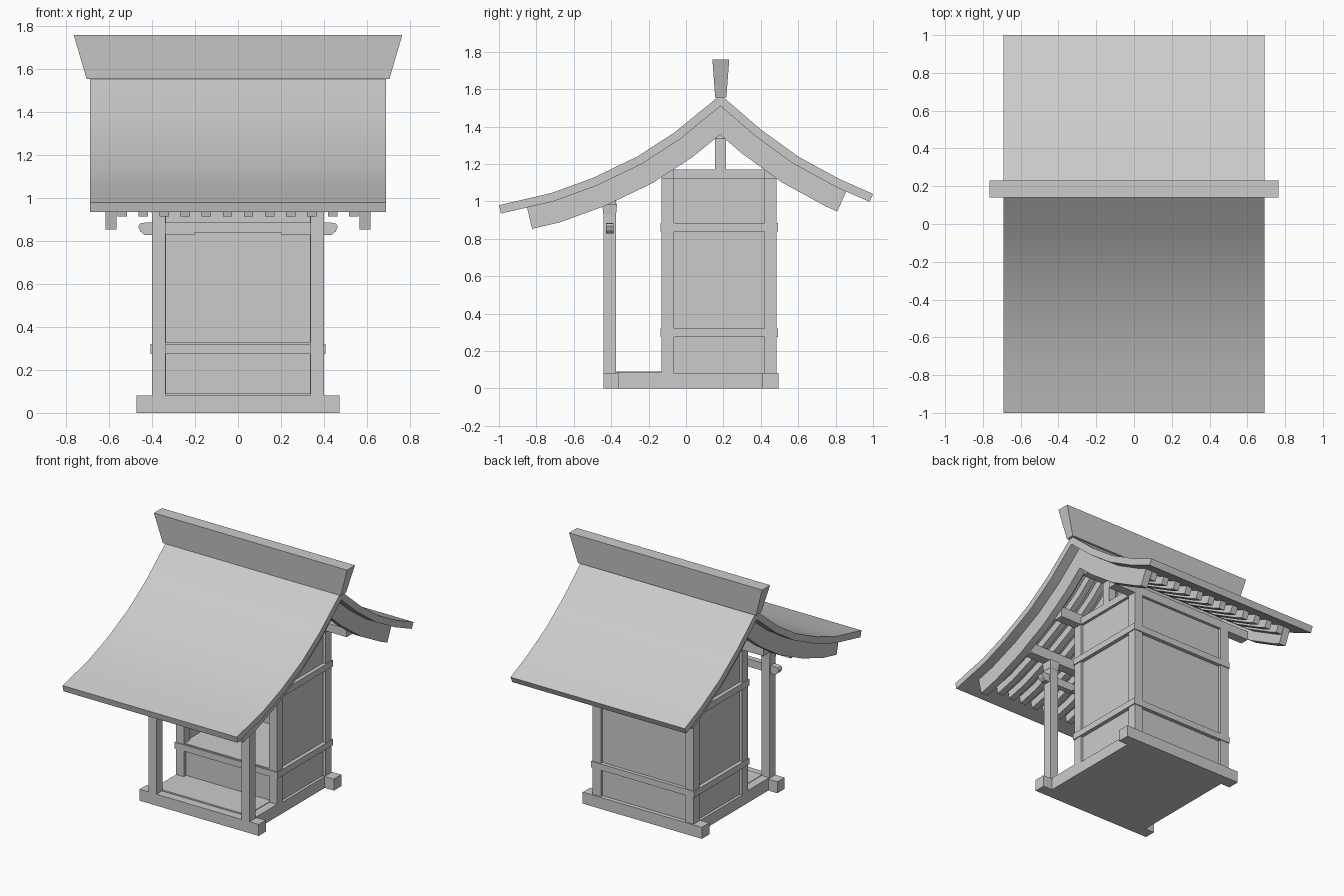
import bpy, bmesh
from mathutils import Vector

if "Cube" in bpy.data.objects:
    bpy.data.objects.remove(bpy.data.objects["Cube"], do_unlink=True)

GREY = (0.6, 0.6, 0.6, 1.0)
mat = bpy.data.materials.new("plain grey")
mat.use_nodes = True
mat.diffuse_color = GREY
mat.node_tree.nodes["Principled BSDF"].inputs["Base Color"].default_value = GREY


def finish(name, bm, smooth=False):
    bmesh.ops.recalc_face_normals(bm, faces=bm.faces)
    mesh = bpy.data.meshes.new(name)
    bm.to_mesh(mesh)
    bm.free()
    mesh.materials.append(mat)
    ob = bpy.data.objects.new(name, mesh)
    bpy.context.collection.objects.link(ob)
    if smooth:
        bpy.ops.object.select_all(action='DESELECT')
        ob.select_set(True)
        bpy.context.view_layer.objects.active = ob
        bpy.ops.object.shade_smooth_by_angle(angle=0.5)
    return ob


def box(name, x, y, z):
    """Box from (low, high) ranges."""
    bm = bmesh.new()
    bmesh.ops.create_cube(bm, size=1)
    for v in bm.verts:
        v.co = [r[0] if c < 0 else r[1] for c, r in zip(v.co, (x, y, z))]
    return finish(name, bm)


def pair(name, x, y, z):
    """Box and its mirror image in x."""
    box("left_" + name, x, y, z)
    box("right_" + name, (-x[1], -x[0]), y, z)


def strip(name, upper, lower, x0, x1):
    """Curved board between two (y, z) lines, running from x0 to x1."""
    bm = bmesh.new()
    rows = [[bm.verts.new((x, *p)) for p in line]
            for x, line in ((x0, upper), (x0, lower), (x1, lower), (x1, upper))]
    for a, b in zip(rows, rows[1:] + rows[:1]):
        for i in range(len(upper) - 1):
            bm.faces.new((a[i], a[i + 1], b[i + 1], b[i]))
    for i in (0, -1):
        bm.faces.new([r[i] for r in rows])
    return finish(name, bm, True)


# Roof curve from front eave over the ridge to the back eave
ROOF = [Vector(p) for p in ((-1, .98), (-.72, 1.045), (-.5, 1.125), (-.26, 1.24),
                            (-.06, 1.37), (.185, 1.57), (.4, 1.385), (.6, 1.24),
                            (.82, 1.12), (1, 1.04))]


def trim(line, y0, y1):
    def at(y):
        for a, b in zip(line, line[1:]):
            if a.x <= y <= b.x:
                return a.lerp(b, (y - a.x) / (b.x - a.x))
    return [at(y0)] + [p for p in line if y0 < p.x < y1] + [at(y1)]


def offset(line, d):
    """Line moved down by d, square to its slope, with mitred corners."""
    norms = []
    for a, b in zip(line, line[1:]):
        t = (b - a).normalized()
        norms.append(Vector((t.y, -t.x)))
    out = []
    for i, p in enumerate(line):
        n1, n2 = norms[max(i - 1, 0)], norms[min(i, len(norms) - 1)]
        m = (n1 + n2).normalized()
        out.append(p + m * d / m.dot(n1))
    return out


strip("roof", ROOF, offset(ROOF, .046), -.69, .69)
inner = trim(ROOF, -.86, .875)
under = offset(inner, .044)
for side, x in (("left", .565), ("right", -.617)):
    strip(side + "_bargeboard", under, offset(inner, .163), x, x + .052)
for i in range(12):
    x = (i - 5.5) * .098
    strip(f"rafter_{i + 1}", under, offset(inner, .1), x - .022, x + .022)

# Ridge cap, flaring upward
bm = bmesh.new()
bmesh.ops.create_cube(bm, size=1)
for v in bm.verts:
    sx, sy, top = v.co.x * 2, v.co.y * 2, v.co.z > 0
    v.co = (sx * (.765 if top else .705), .186 + sy * (.045 if top else .03),
            1.76 if top else 1.555)
finish("ridge_cap", bm)

# Base
box("base", (-.4, .4), (-.4, .45), (0, .08))
box("front_sill", (-.472, .472), (-.44, -.36), (0, .082))
box("back_sill", (-.472, .472), (.41, .495), (0, .082))
box("porch_deck", (-.34, .34), (-.38, -.1), (.06, .092))
pair("deck_edge", (.335, .4), (-.37, -.1), (.06, .088))

# Body posts and wall panels
pair("front_body_post", (.335, .4), (-.13, -.065), (.07, 1.13))
pair("back_body_post", (.335, .4), (.42, .485), (.07, 1.13))
pair("side_wall", (.35, .38), (-.08, .44), (.07, 1.13))
box("back_wall", (-.35, .35), (.435, .465), (.07, 1.13))
box("front_lower_wall", (-.35, .35), (-.11, -.08), (.07, .3))
box("front_upper_wall", (-.35, .35), (-.11, -.08), (.86, 1.13))
box("inner_floor", (-.36, .36), (-.125, .44), (.29, .327))

# Rails wrapping round the body
for label, z in (("lower", (.275, .32)), ("upper", (.84, .885))):
    pair(label + "_side_rail", (.375, .407), (-.136, .491), z)
    box(label + "_front_rail", (-.38, .38), (-.136, -.08), z)
    box(label + "_back_rail", (-.38, .38), (.435, .491), z)

# Roof frame
box("front_purlin", (-.567, .567), (-.13, -.065), (1.12, 1.195))
box("back_purlin", (-.567, .567), (.42, .485), (1.12, 1.18))
box("porch_purlin", (-.567, .567), (-.44, -.375), (.985, 1.06))
box("ridge_beam", (-.567, .567), (.15, .22), (1.335, 1.44))
pair("tie_beam", (.335, .4), (-.07, .43), (1.12, 1.17))
pair("king_post", (.34, .395), (.155, .215), (1.16, 1.34))

# Porch posts with bracket blocks
pair("porch_post", (.337, .4), (-.44, -.375), (.07, .95))
for side, s in (("left", 1), ("right", -1)):
    bm = bmesh.new()
    bmesh.ops.create_cube(bm, size=1)
    for v in bm.verts:
        w = .04 if v.co.z > 0 else .034
        v.co = (s * .368 + v.co.x * 2 * w, -.408 + v.co.y * 2 * w,
                .99 if v.co.z > 0 else .93)
    finish(side + "_bracket_block", bm)

# Porch beam with shaped ends and a shallow raised middle
half = [(.2, .84), (.2, .83), (.34, .83), (.435, .828), (.455, .845), (.465, .868),
        (.455, .882), (.43, .886)]
outline = half + [(-x, z) for x, z in reversed(half)]
bm = bmesh.new()
face = bm.faces.new([bm.verts.new((x, -.427, z)) for x, z in outline])
ext = bmesh.ops.extrude_face_region(bm, geom=[face])
bmesh.ops.translate(bm, vec=(0, .04, 0),
                    verts=[g for g in ext["geom"] if isinstance(g, bmesh.types.BMVert)])
finish("porch_beam", bm)
